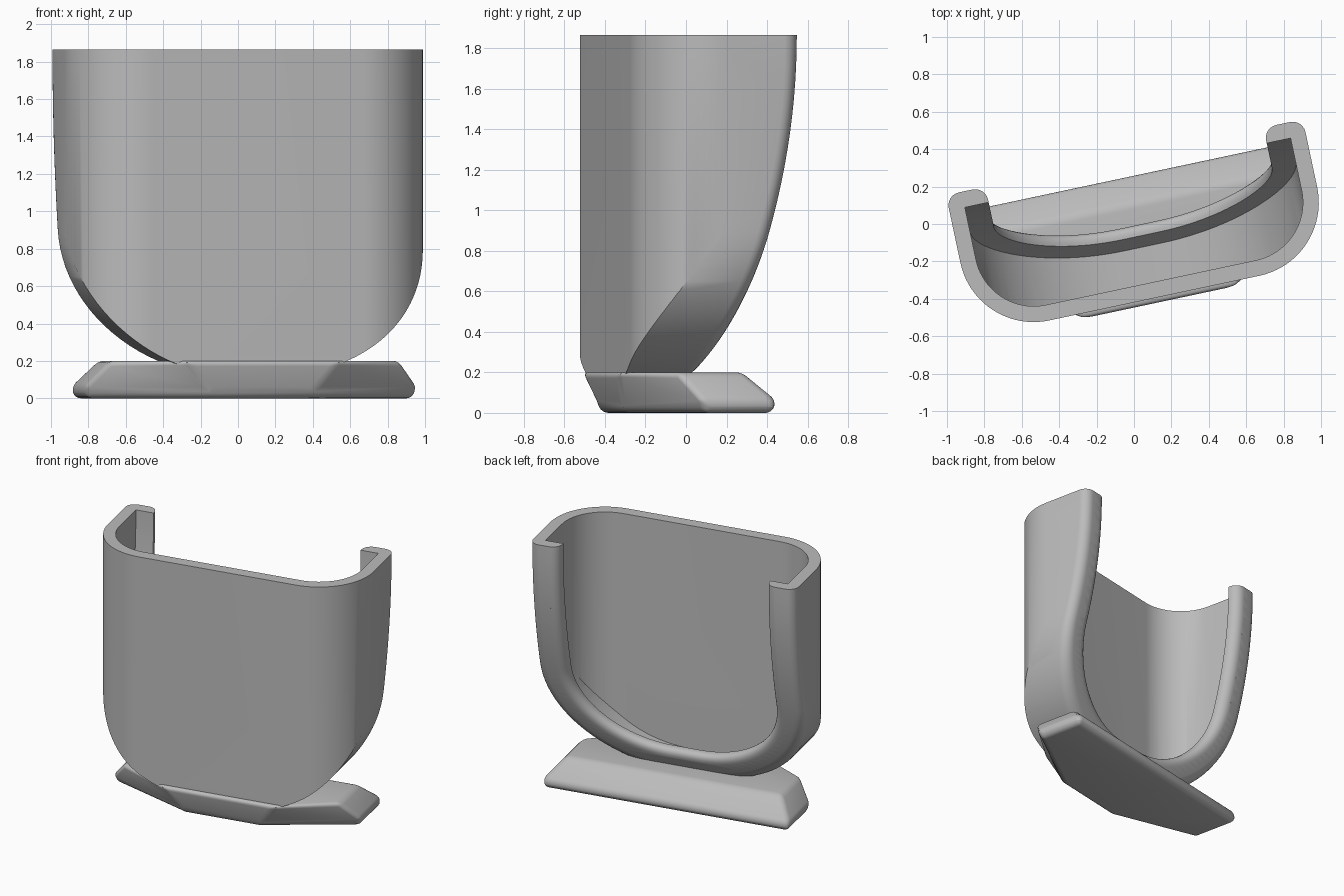
import bpy, bmesh
from math import sin, cos, pi, hypot, radians
from mathutils import Matrix

if "Cube" in bpy.data.objects:
    bpy.data.objects.remove(bpy.data.objects["Cube"], do_unlink=True)

TOP, FRONT, WALL, ROUND = 1.865, -0.41, 0.085, 0.07
TURN = Matrix.Rotation(radians(12), 4, "Z")

grey = bpy.data.materials.new("plain_grey")
grey.use_nodes = True
grey.diffuse_color = (0.5, 0.5, 0.5, 1)
grey.node_tree.nodes["Principled BSDF"].inputs["Base Color"].default_value = grey.diffuse_color


def make_object(name, bm, shift):
    bmesh.ops.recalc_face_normals(bm, faces=bm.faces)
    bm.transform(TURN @ Matrix.Translation((shift, 0, 0)))
    mesh = bpy.data.meshes.new(name)
    bm.to_mesh(mesh)
    bm.free()
    mesh.materials.append(grey)
    obj = bpy.data.objects.new(name, mesh)
    bpy.context.collection.objects.link(obj)
    return obj


def activate(obj):
    bpy.ops.object.select_all(action="DESELECT")
    obj.select_set(True)
    bpy.context.view_layer.objects.active = obj


def boolean(obj, tool, operation):
    mod = obj.modifiers.new(operation, "BOOLEAN")
    mod.object, mod.operation, mod.solver = tool, operation, "EXACT"
    activate(obj)
    bpy.ops.object.modifier_apply(modifier=mod.name)
    bpy.data.objects.remove(tool, do_unlink=True)


def back_curve(z):
    return 0.36 - 0.147 * max(TOP - z, 0) ** 2


def u_outline(inset, top):
    """Upright U with straight sides and an elliptical bottom, moved inwards."""
    a, b, steps = 0.875, 0.78, 24
    half = [(0.975 - inset, top + (0.9 - top) * i / 12) for i in range(12)]
    for i in range(steps + 1):
        t = pi / 2 * i / steps
        nx, nz = cos(t) / a, sin(t) / b
        k = inset / hypot(nx, nz)
        half.append((0.1 + a * cos(t) - nx * k, 0.9 - b * sin(t) + nz * k))
    half = [(max(x, 0.01), z) for x, z in half]
    return [(-x, z) for x, z in half] + [(x, z) for x, z in reversed(half)]


def u_solid(name, stations, top):
    """Loft U outlines; each station is (inset, depth rule)."""
    bm = bmesh.new()
    loops = [[bm.verts.new((x, depth(z), z)) for x, z in u_outline(inset, top)]
             for inset, depth in stations]
    n = len(loops[0])
    for a, b in zip(loops, loops[1:]):
        for i in range(n):
            j = (i + 1) % n
            bm.faces.new((a[i], a[j], b[j], b[i]))
    for loop in (loops[0], loops[-1]):
        for i in range(n // 2 - 1):
            bm.faces.new((loop[i], loop[i + 1], loop[n - 2 - i], loop[n - 1 - i]))
    return make_object(name, bm, 0.024)


def plan_solid(name, inset):
    """Upright block whose two front corners are rounded."""
    r, w, front = 0.4 - inset, 0.975 - inset, FRONT + inset
    arc = [(w - r + r * cos(pi / 2 * i / 20), front + r - r * sin(pi / 2 * i / 20))
           for i in range(21)]
    half = [(w, 1)] + arc
    outline = half + [(-x, y) for x, y in reversed(half)]
    bm = bmesh.new()
    face = bm.faces.new([bm.verts.new((x, y, -0.5)) for x, y in outline])
    out = bmesh.ops.extrude_face_region(bm, geom=[face])["geom"]
    bmesh.ops.translate(bm, vec=(0, 0, 3),
                        verts=[v for v in out if isinstance(v, bmesh.types.BMVert)])
    return make_object(name, bm, 0.024)


def behind(depth):
    return lambda z: back_curve(z) - depth


def rounded_rim(base, sign):
    """Quarter-round stations from the back surface into the wall."""
    return [(base + sign * ROUND * (1 - sin(t)), behind(ROUND * (1 - cos(t))))
            for t in (pi / 2 * i / 6 for i in range(7))]


# Outer body, rounded along its back rim
shell = u_solid("holder_shell", rounded_rim(0, 1) + [(0, lambda z: -0.6)], TOP)
boolean(shell, plan_solid("outer_plan", 0), "INTERSECT")

# Hollow inside, open at the top
cavity = u_solid("cavity", [(WALL, behind(WALL)), (WALL, lambda z: -0.6)], 2.0)
boolean(cavity, plan_solid("inner_plan", WALL), "INTERSECT")
boolean(shell, cavity, "DIFFERENCE")

# U-shaped opening in the back, leaving a rounded lip
stations = [(0.215 - ROUND, behind(-0.3))] + rounded_rim(0.215, -1) + [(0.215, behind(0.2))]
boolean(shell, u_solid("back_opening", stations, 2.0), "DIFFERENCE")

# Foot: six-sided slab, back and ends lean in, front leans out
bm = bmesh.new()
rings = []
for z, end, back, side, nose, front in ((0, 0.89, 0.24, -0.10, 0.27, -0.375),
                                        (0.06, 0.91, 0.26, -0.12, 0.30, -0.40),
                                        (0.2, 0.79, 0.11, -0.22, 0.42, -0.445)):
    half = [(end, back), (end, side), (nose, front)]
    rings.append([bm.verts.new((x, y, z)) for x, y in
                  half + [(-x, y) for x, y in reversed(half)]])
for a, b in zip(rings, rings[1:]):
    for i in range(6):
        j = (i + 1) % 6
        bm.faces.new((a[i], a[j], b[j], b[i]))
bm.faces.new(rings[0])
bm.faces.new(rings[-1])
foot = make_object("foot", bm, 0.045)
bevel = foot.modifiers.new("soft_edges", "BEVEL")
bevel.width, bevel.segments, bevel.limit_method = 0.03, 4, "ANGLE"
bevel.angle_limit = radians(25)
activate(foot)
bpy.ops.object.modifier_apply(modifier=bevel.name)

for obj in (shell, foot):
    activate(obj)
    bpy.ops.object.shade_smooth_by_angle(angle=radians(35))
